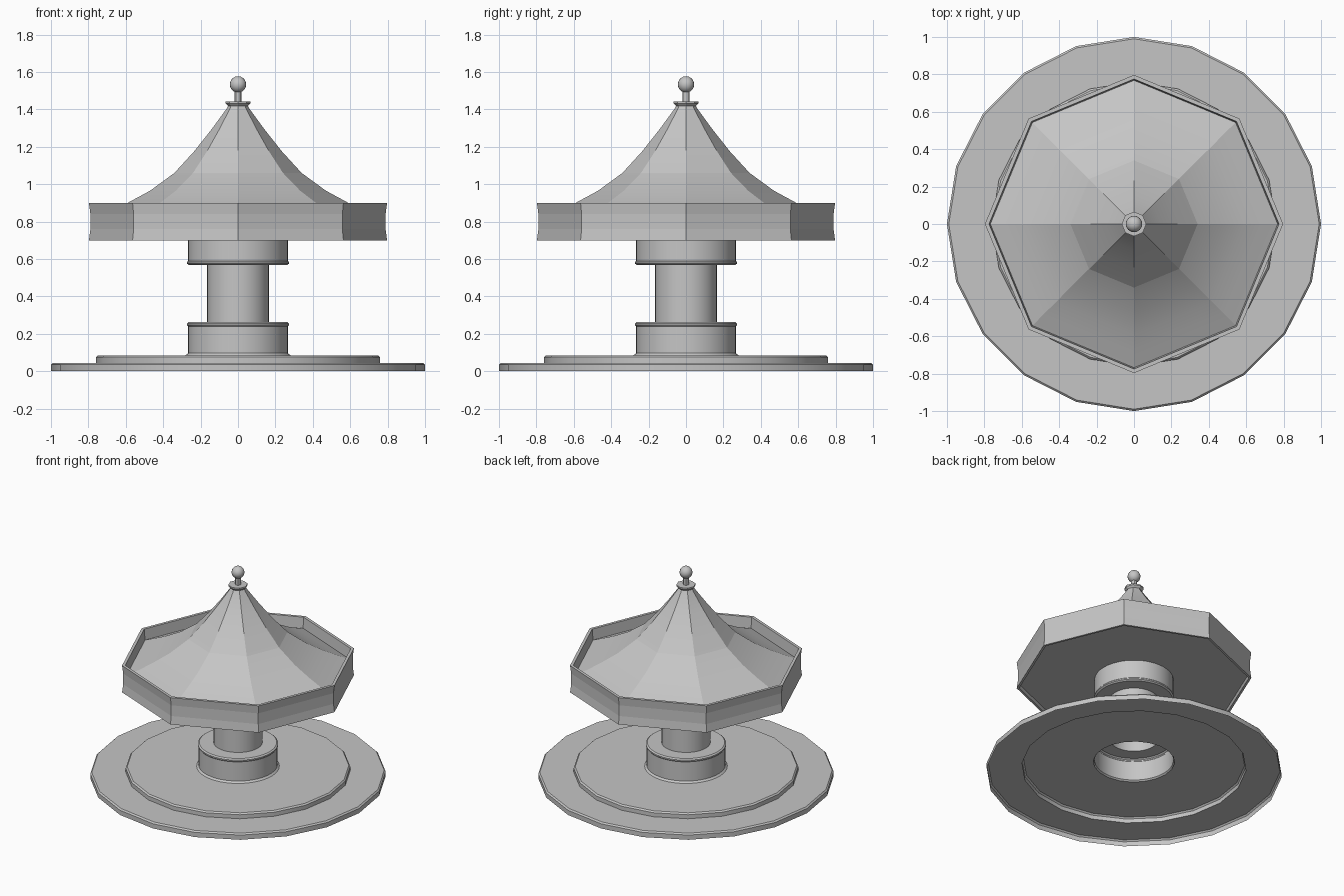
import bpy, math

cube = bpy.data.objects.get("Cube")
if cube:
    bpy.data.objects.remove(cube, do_unlink=True)

grey = bpy.data.materials.new("plain grey")
grey.use_nodes = True
grey.diffuse_color = (0.56, 0.56, 0.56, 1)
grey.node_tree.nodes["Principled BSDF"].inputs["Base Color"].default_value = (0.56, 0.56, 0.56, 1)


def finish(obj, name, angle=30):
    obj.name = name
    obj.data.materials.clear()
    obj.data.materials.append(grey)
    bpy.ops.object.select_all(action="DESELECT")
    obj.select_set(True)
    bpy.context.view_layer.objects.active = obj
    bpy.ops.object.shade_smooth_by_angle(angle=math.radians(angle))


def lathe(name, profile, sides, angle=30):
    """Turn an open (radius, height) profile, listed bottom to top on its outside, about z."""
    n = len(profile)
    verts = [(r * math.cos(a), r * math.sin(a), z)
             for a in (math.tau * s / sides for s in range(sides))
             for r, z in profile]
    faces = []
    for s in range(sides):
        a, b = s * n, (s + 1) % sides * n
        for i in range(n - 1):
            faces.append((a + i, b + i, b + i + 1, a + i + 1))
    mesh = bpy.data.meshes.new(name)
    mesh.from_pydata(verts, [], faces)
    obj = bpy.data.objects.new(name, mesh)
    bpy.context.collection.objects.link(obj)
    finish(obj, name, angle)


# Stepped floor, an open shell underneath
lathe("floor_ring", [(1, 0), (1, 0.035), (0.99, 0.045), (0.76, 0.045)], 20)
lathe("floor_disc", [(0.76, 0.045), (0.76, 0.075), (0.75, 0.085), (0.275, 0.085)], 20)

# Hollow central column with matching drums
lathe("lower_drum", [(0.28, 0.085), (0.267, 0.097), (0.267, 0.24), (0.272, 0.246),
                     (0.272, 0.255), (0.262, 0.263), (0.165, 0.263)], 40)
lathe("column", [(0.165, 0.263), (0.165, 0.567)], 40)
lathe("upper_drum", [(0.165, 0.567), (0.262, 0.567), (0.272, 0.575), (0.272, 0.584),
                     (0.267, 0.59), (0.267, 0.725)], 40)

# Eight-sided canopy: ceiling, fascia and swept roof
lathe("ceiling", [(0.26, 0.725), (0.775, 0.725)], 8)
lathe("fascia", [(0.775, 0.725), (0.78, 0.7), (0.797, 0.7), (0.789, 0.76), (0.789, 0.84),
                 (0.797, 0.9), (0.775, 0.9), (0.768, 0.82)], 8, 5)
lathe("roof", [(0.768, 0.82), (0.68, 0.858), (0.59, 0.9), (0.47, 0.965), (0.34, 1.06),
               (0.235, 1.175), (0.14, 1.295), (0.06, 1.405), (0.05, 1.425)], 8, 11)

# Finial
lathe("roof_collar", [(0.05, 1.415), (0.066, 1.432), (0.066, 1.443), (0.001, 1.443)], 8)
lathe("finial_stem", [(0.019, 1.44), (0.019, 1.51)], 12)
bpy.ops.mesh.primitive_uv_sphere_add(segments=16, ring_count=10, radius=0.044,
                                     location=(0, 0, 1.533))
finish(bpy.context.object, "finial_ball")
